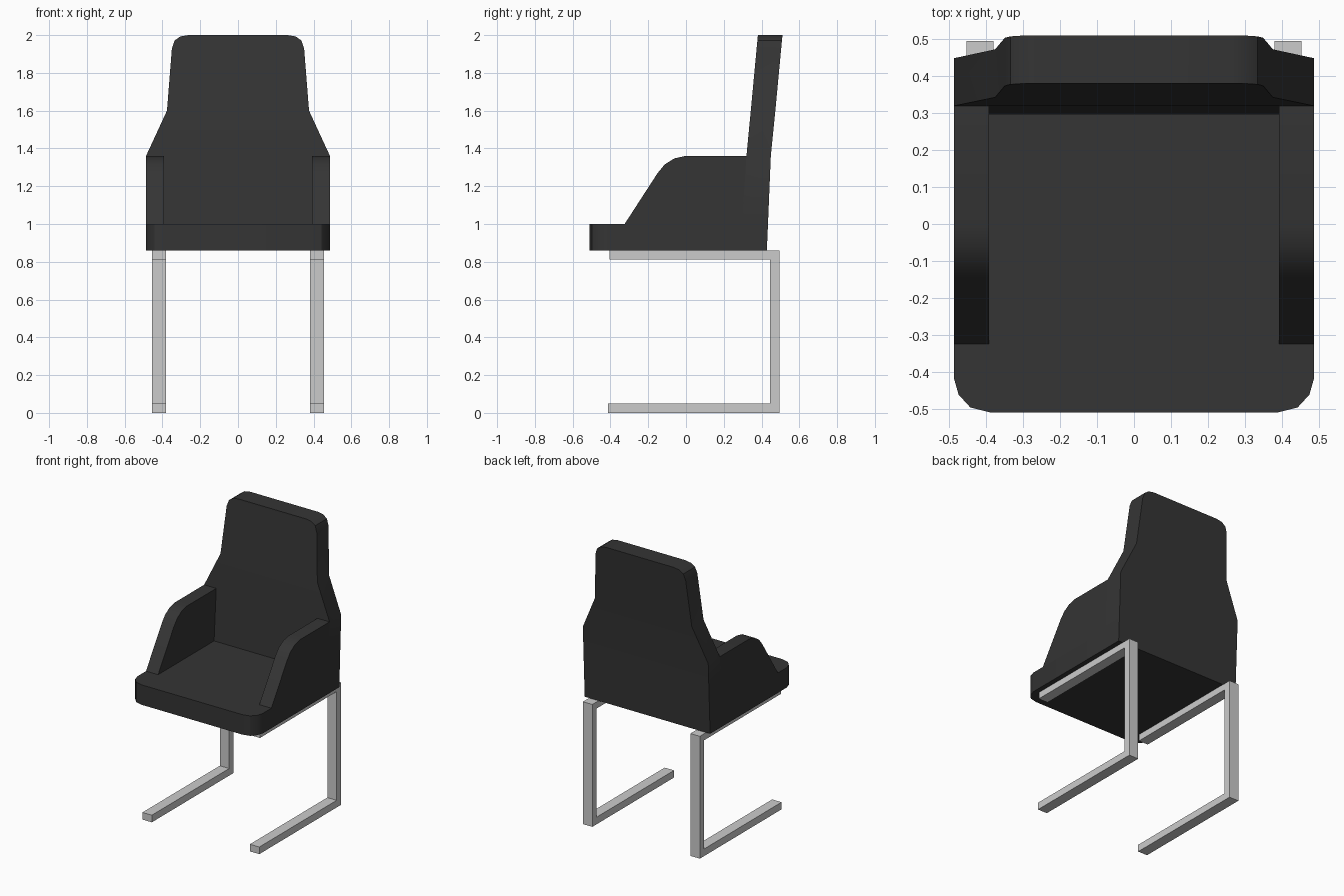
import bpy, bmesh

if "Cube" in bpy.data.objects:
    bpy.data.objects.remove(bpy.data.objects["Cube"])

dark = bpy.data.materials.new("dark_upholstery")
dark.diffuse_color = (0.035, 0.035, 0.035, 1)
dark.use_nodes = True
dark.node_tree.nodes["Principled BSDF"].inputs["Base Color"].default_value = dark.diffuse_color


def loft(name, rings, mat=None, mirror=False):
    """Closed solid skinned through rings of equal point count."""
    bm = bmesh.new()
    vr = [[bm.verts.new(p) for p in ring] for ring in rings]
    n = len(vr[0])
    for a, b in zip(vr, vr[1:]):
        for i in range(n):
            j = (i + 1) % n
            bm.faces.new((a[i], a[j], b[j], b[i]))
    bm.faces.new(vr[0])
    bm.faces.new(vr[-1])
    bmesh.ops.recalc_face_normals(bm, faces=bm.faces[:])
    me = bpy.data.meshes.new(name)
    bm.to_mesh(me)
    bm.free()
    ob = bpy.data.objects.new(name, me)
    bpy.context.collection.objects.link(ob)
    if mat:
        me.materials.append(mat)
    if mirror:
        ob.modifiers.new("Mirror", 'MIRROR')
    bpy.ops.object.select_all(action='DESELECT')
    ob.select_set(True)
    bpy.context.view_layer.objects.active = ob
    bpy.ops.object.shade_smooth_by_angle(angle=0.55)
    return ob


def side_extrude(name, profile, x0, x1, mat=None):
    """Extrude a (y, z) profile along x and mirror it."""
    return loft(name, [[(x, y, z) for y, z in profile] for x in (x0, x1)], mat, True)


# Seat cushion: rounded front corners, slightly leaning rear edge
W = 0.487
front = [(0.39, -0.51), (0.443, -0.497), (0.475, -0.462), (W, -0.42)]


def seat_ring(z, back):
    right = front + [(W, back)]
    return [(x, y, z) for x, y in right] + [(-x, y, z) for x, y in reversed(right)]


loft("seat", [seat_ring(0.86, 0.428), seat_ring(1.0, 0.434)], dark)

# Armrests: sloped front with a rounded shoulder
arm = [(-0.325, 1.0), (-0.15, 1.27), (-0.113, 1.315), (-0.062, 1.347), (-0.005, 1.36),
       (0.32, 1.36), (0.296, 1.0)]
side_extrude("armrest", arm, 0.393, W, dark)

# Backrest: rows of (z, half width, front y, back y)
rows = [(1.0, W, 0.296, 0.434), (1.36, W, 0.32, 0.449), (1.6, 0.376, 0.343, 0.473),
        (1.93, 0.35, 0.374, 0.504), (1.972, 0.335, 0.378, 0.508),
        (1.993, 0.305, 0.38, 0.51), (2.0, 0.262, 0.38, 0.511)]
loft("backrest", [[(-w, f, z), (w, f, z), (w, b, z), (-w, b, z)] for z, w, f, b in rows], dark)

# C-shaped leg frames
leg = [(-0.412, 0), (0.495, 0), (0.495, 0.859), (-0.405, 0.859),
       (-0.405, 0.813), (0.446, 0.813), (0.446, 0.05), (-0.412, 0.05)]
side_extrude("leg_frame", leg, 0.381, 0.454)
